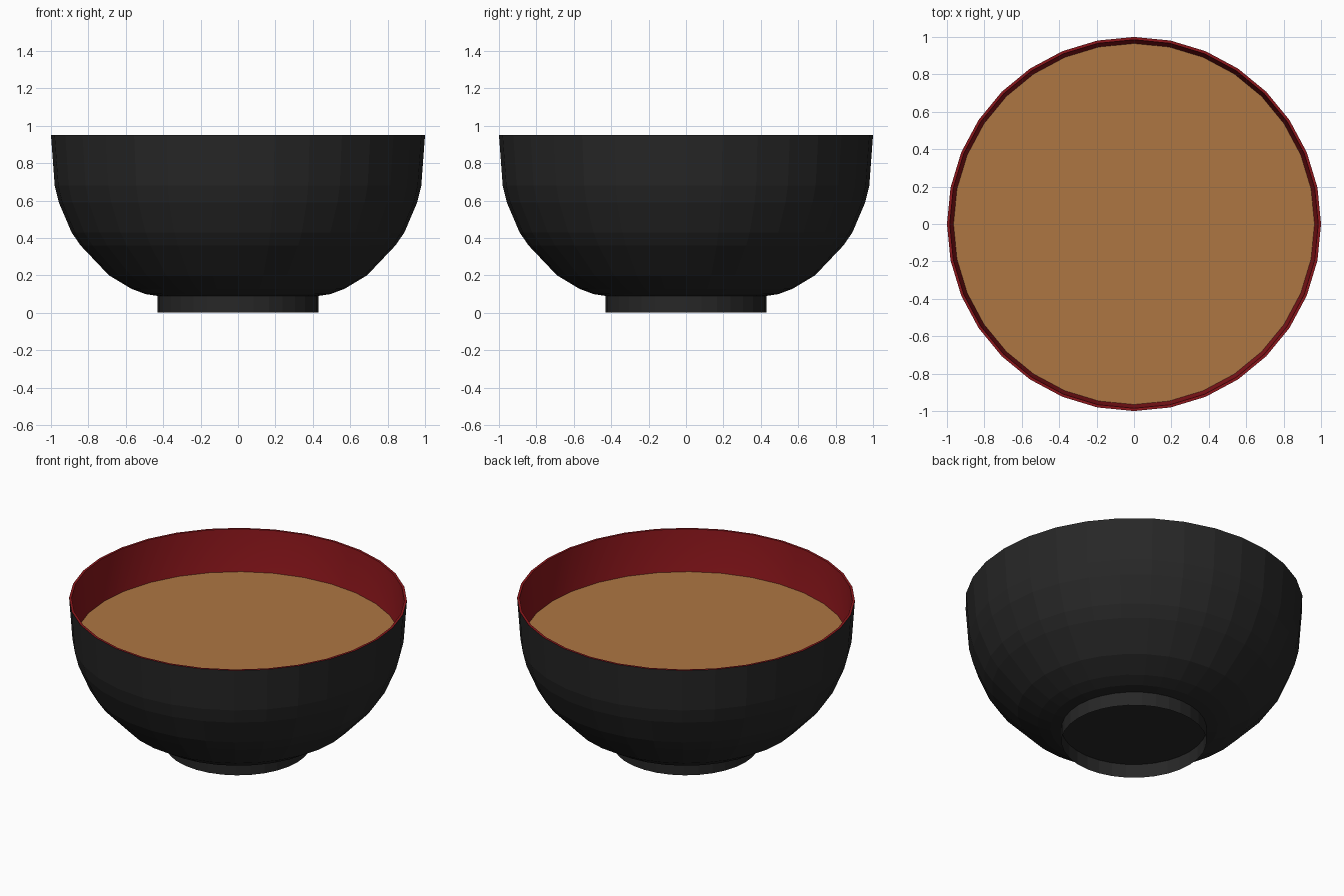
import bpy, bmesh
from math import cos, sin, tau

if "Cube" in bpy.data.objects:
    bpy.data.objects.remove(bpy.data.objects["Cube"])

SIDES = 32


def material(name, rgb):
    m = bpy.data.materials.new(name)
    m.diffuse_color = (*rgb, 1)
    m.use_nodes = True
    m.node_tree.nodes["Principled BSDF"].inputs["Base Color"].default_value = m.diffuse_color
    return m


def lathe(name, profile, mat, smooth=False, cap=False):
    """Revolve (radius, z) points about z; cap closes the first ring."""
    bm = bmesh.new()
    rings = [[bm.verts.new((r * cos(tau * i / SIDES), r * sin(tau * i / SIDES), z))
              for i in range(SIDES)] for r, z in profile]
    for a, b in zip(rings, rings[1:]):
        for i in range(SIDES):
            j = (i + 1) % SIDES
            bm.faces.new((a[i], a[j], b[j], b[i]))
    if cap:
        bm.faces.new(rings[0][::-1])
    for f in bm.faces:
        f.smooth = smooth and len(f.verts) == 4
    me = bpy.data.meshes.new(name)
    bm.to_mesh(me)
    bm.free()
    me.materials.append(mat)
    ob = bpy.data.objects.new(name, me)
    bpy.context.collection.objects.link(ob)
    return ob


black = material("black_lacquer", (0.02, 0.02, 0.02))
red = material("red_lacquer", (0.26, 0.008, 0.011))
broth = material("broth", (0.42, 0.18, 0.055))

# Faceted outer wall, closed underneath
outer = [(0.43, 0.09), (0.495, 0.10), (0.57, 0.128), (0.69, 0.20), (0.842, 0.36),
         (0.89, 0.43), (0.958, 0.59), (0.98, 0.68), (1.0, 0.95)]
lathe("bowl_outside", outer, black, cap=True)

# Thin open foot ring
lathe("foot_ring", [(0.43, 0.0), (0.43, 0.09)], black)

# Flat rim edge
lathe("rim", [(1.0, 0.95), (0.985, 0.95)], red)

# Smooth inner wall, listed top to bottom so it faces inward
inner = [(0.985, 0.95), (0.965, 0.68), (0.943, 0.59), (0.875, 0.44), (0.828, 0.37),
         (0.68, 0.215), (0.56, 0.143), (0.43, 0.11), (0.01, 0.105)]
lathe("bowl_inside", inner, red, smooth=True)

# Soup surface
soup = lathe("soup", [(0.967, 0.68)], broth, cap=True)
soup.data.flip_normals()
